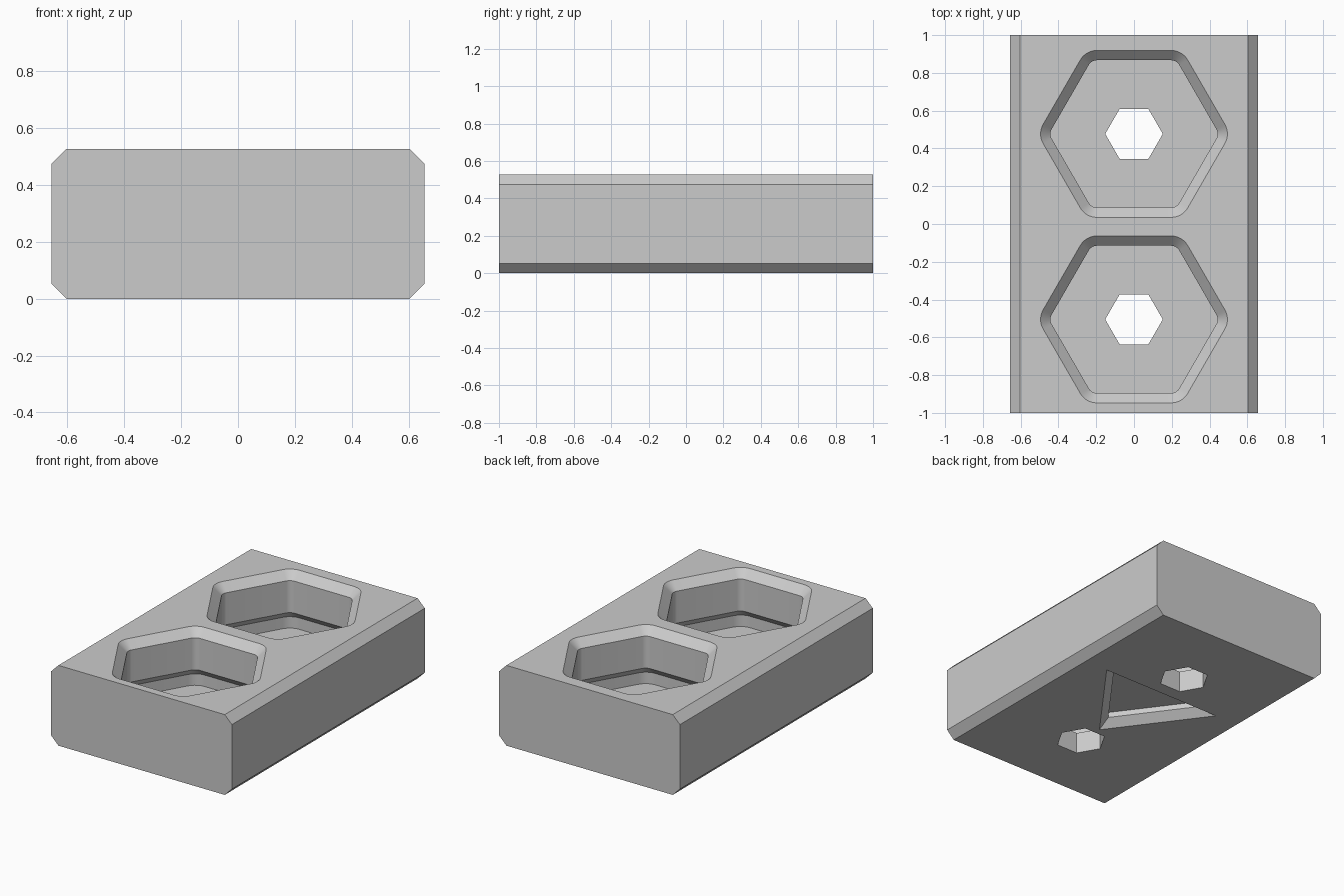
import bpy, bmesh
from math import cos, sin, pi, radians

old = bpy.data.objects.get("Cube")
if old:
    bpy.data.objects.remove(old, do_unlink=True)

grey = bpy.data.materials.new("plain_grey")
grey.use_nodes = True
grey.diffuse_color = (0.6, 0.6, 0.6, 1)
grey.node_tree.nodes["Principled BSDF"].inputs["Base Color"].default_value = (0.6, 0.6, 0.6, 1)


def loft(name, rings):
    """Closed solid through a list of rings of 3D points."""
    bm = bmesh.new()
    loops = [[bm.verts.new(p) for p in ring] for ring in rings]
    for a, b in zip(loops, loops[1:]):
        for i in range(len(a)):
            j = (i + 1) % len(a)
            bm.faces.new((a[i], a[j], b[j], b[i]))
    bm.faces.new(loops[0][::-1])
    bm.faces.new(loops[-1])
    bmesh.ops.recalc_face_normals(bm, faces=bm.faces)
    mesh = bpy.data.meshes.new(name)
    bm.to_mesh(mesh)
    bm.free()
    mesh.materials.append(grey)
    obj = bpy.data.objects.new(name, mesh)
    bpy.context.collection.objects.link(obj)
    return obj


def hex_ring(cy, z, apothem, radius=0.0, steps=8):
    """Hexagon pointing along x, with optionally rounded corners."""
    reach = (apothem - radius) / cos(pi / 6)
    pts = []
    for k in range(6):
        mid = k * pi / 3
        arc = [mid + radians(-30 + 60 * s / steps) for s in range(steps + 1)] if radius else [mid]
        for t in arc:
            pts.append((reach * cos(mid) + radius * cos(t),
                        cy + reach * sin(mid) + radius * sin(t), z))
    return pts


def cut(target, cutter):
    cutter.hide_render = True
    mod = target.modifiers.new("cut", 'BOOLEAN')
    mod.operation = 'DIFFERENCE'
    mod.solver = 'EXACT'
    mod.object = cutter
    bpy.context.view_layer.objects.active = target
    bpy.ops.object.modifier_apply(modifier=mod.name)
    bpy.data.objects.remove(cutter, do_unlink=True)


# Block with bevelled long edges
W, H, C = 0.656, 0.527, 0.052
section = [(-W + C, 0), (W - C, 0), (W, C), (W, H - C),
           (W - C, H), (-W + C, H), (-W, H - C), (-W, C)]
block = loft("holder_block", [[(x, y, z) for x, z in section] for y in (-1, 1)])

# Two hexagonal pockets: bevelled mouth, straight neck, wider undercut below
pocket = [(0.14, 0.44, 0.1), (0.215, 0.44, 0.1), (0.265, 0.39, 0.05),
          (H - C, 0.39, 0.05), (H + C, 0.39 + 2 * C, 0.05 + 2 * C)]
for cy in (0.477, -0.505):
    cut(block, loft("pocket_cutter", [hex_ring(cy, z, a, r) for z, a, r in pocket]))
    cut(block, loft("hole_cutter", [hex_ring(cy, z, 0.132) for z in (-0.1, 0.2)]))

# Triangular recess with a bevelled rim in the underside
INR, MID_Y = 0.219, 0.041
corners = [(0.437, 0.219), (-0.437, 0.219), (0, -0.371)]


def tri_ring(z, inset):
    k = (INR - inset) / INR
    return [(x * k, MID_Y + y * k, z) for x, y in corners]


cut(block, loft("recess_cutter", [tri_ring(z, d) for z, d in
                                  ((-0.05, -0.05), (0.05, 0.05), (0.085, 0.05))]))

# Smooth only the rounded pocket corners
bpy.ops.object.select_all(action='DESELECT')
block.select_set(True)
bpy.context.view_layer.objects.active = block
bpy.ops.object.shade_smooth_by_angle(angle=radians(25))
